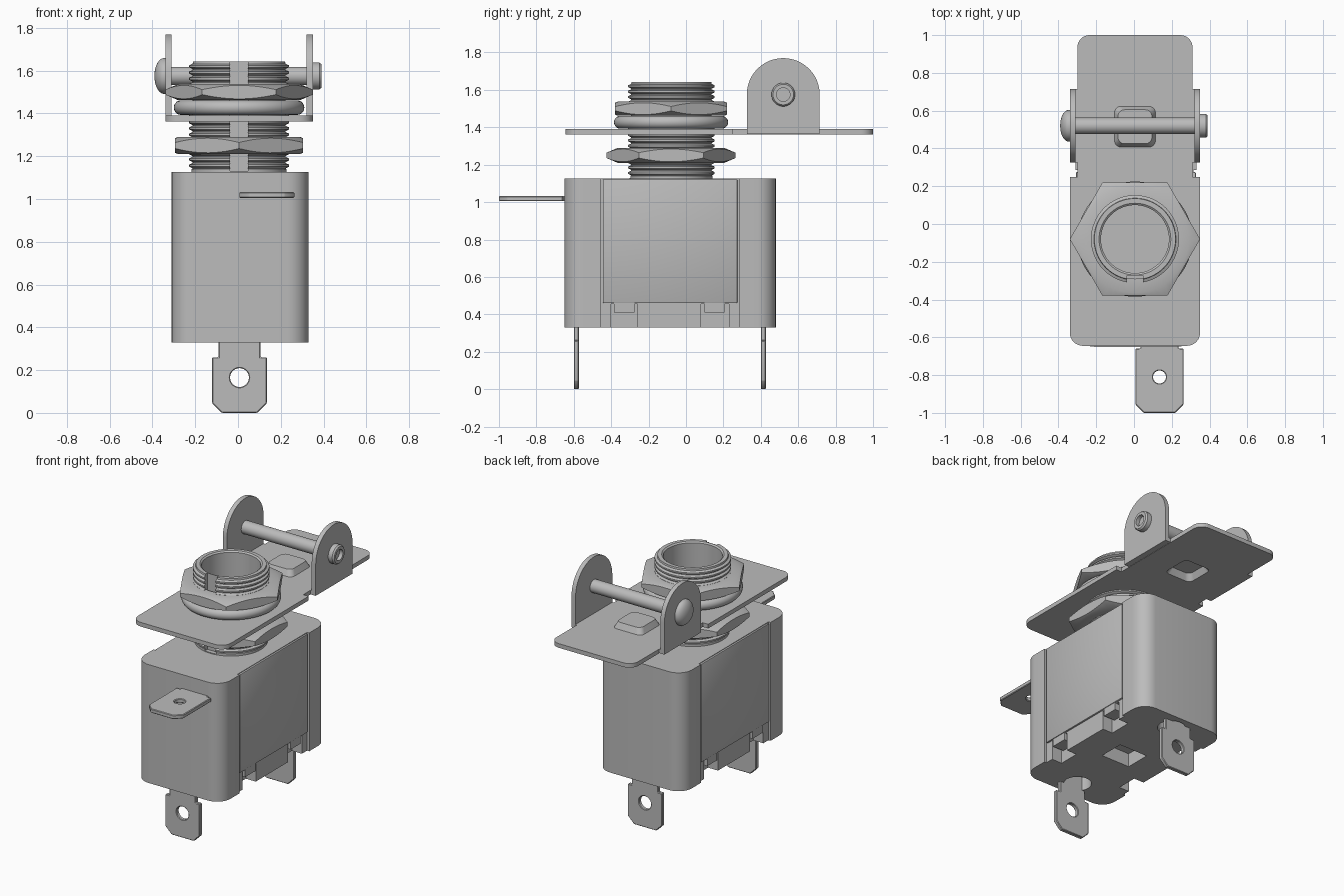
import bpy, bmesh
from math import sin, cos, pi
from mathutils import Vector

if "Cube" in bpy.data.objects:
    bpy.data.objects.remove(bpy.data.objects["Cube"])

GREY = (0.5, 0.5, 0.5, 1)
metal = bpy.data.materials.new("plain grey")
metal.use_nodes = True
metal.diffuse_color = GREY
metal.node_tree.nodes["Principled BSDF"].inputs["Base Color"].default_value = GREY

CX, CY = 0.005, -0.08          # barrel axis


def finish(name, bm):
    bmesh.ops.remove_doubles(bm, verts=bm.verts, dist=1e-5)
    bmesh.ops.recalc_face_normals(bm, faces=bm.faces)
    mesh = bpy.data.meshes.new(name)
    bm.to_mesh(mesh)
    bm.free()
    mesh.materials.append(metal)
    obj = bpy.data.objects.new(name, mesh)
    bpy.context.collection.objects.link(obj)
    return obj


def place(axis, u, v, w):
    return {"z": (u, v, w), "y": (u, w, v), "x": (w, u, v)}[axis]


def extrude(name, outline, axis, lo, hi):
    """Extrude a 2D outline along an axis."""
    bm = bmesh.new()
    a = [bm.verts.new(place(axis, u, v, lo)) for u, v in outline]
    b = [bm.verts.new(place(axis, u, v, hi)) for u, v in outline]
    bm.faces.new(a)
    bm.faces.new(b)
    n = len(a)
    for i in range(n):
        j = (i + 1) % n
        bm.faces.new((a[i], a[j], b[j], b[i]))
    return finish(name, bm)


def lathe(name, profile, axis, cu, cv, seg=64):
    """Revolve a closed (radius, height) profile about an axis."""
    bm = bmesh.new()
    rings = [[bm.verts.new(place(axis, cu + r * cos(2 * pi * k / seg),
                                 cv + r * sin(2 * pi * k / seg), h))
              for k in range(seg)] for r, h in profile]
    for i, a in enumerate(rings):
        b = rings[(i + 1) % len(rings)]
        if profile[i][0] == 0 and profile[(i + 1) % len(rings)][0] == 0:
            continue
        for k in range(seg):
            m = (k + 1) % seg
            bm.faces.new((a[k], a[m], b[m], b[k]))
    return finish(name, bm)


def disc(name, r, axis, cu, cv, lo, hi):
    return lathe(name, [(0, lo), (r, lo), (r, hi), (0, hi)], axis, cu, cv, 48)


def box(name, x0, x1, y0, y1, z0, z1):
    return extrude(name, [(x0, y0), (x1, y0), (x1, y1), (x0, y1)], "z", z0, z1)


def fillet(corners, steps=8):
    """Round the corners of an outline of (u, v, radius)."""
    out = []
    for i, (u, v, r) in enumerate(corners):
        p = Vector((u, v))
        if not r:
            out.append((u, v))
            continue
        d0 = (Vector(corners[i - 1][:2]) - p).normalized()
        d1 = (Vector(corners[(i + 1) % len(corners)][:2]) - p).normalized()
        c = p + (d0 + d1) * r
        for k in range(steps + 1):
            t = pi / 2 * k / steps
            out.append(tuple(c - d1 * r * cos(t) - d0 * r * sin(t)))
    return out


def round_rect(u0, u1, v0, v1, r):
    return fillet([(u0, v0, r), (u1, v0, r), (u1, v1, r), (u0, v1, r)])


def apply(obj, mod):
    bpy.context.view_layer.objects.active = obj
    bpy.ops.object.modifier_apply(modifier=mod.name)


def carve(obj, cutter, operation="DIFFERENCE"):
    mod = obj.modifiers.new("carve", "BOOLEAN")
    mod.operation, mod.solver, mod.object = operation, "EXACT", cutter
    apply(obj, mod)
    bpy.data.objects.remove(cutter)


def bevel(obj, width, segments=2):
    mod = obj.modifiers.new("bevel", "BEVEL")
    mod.width, mod.segments, mod.limit_method = width, segments, "ANGLE"
    apply(obj, mod)


# Housing with recessed sides, clip notches and underside pockets
housing = extrude("housing", round_rect(-0.31, 0.33, -0.65, 0.48, 0.1), "z", 0.33, 1.125)
for side in (-1, 1):
    def outer(d):
        return sorted((0.01 + side * (0.32 - d), 0.01 + side * 0.4))
    carve(housing, box("cut", *outer(0.016), -0.455, 0.285, 0.3, 1.2))
    for y0, y1 in ((-0.40, -0.26), (0.08, 0.23)):
        carve(housing, box("cut", *outer(0.09), y0, y1, 0.3, 0.455))
for y in (-0.53, 0.36):
    carve(housing, disc("cut", 0.085, "z", CX, y, 0.3, 0.42))
carve(housing, box("cut", -0.1, 0.11, -0.17, 0.0, 0.3, 0.42))

# Side cover panels with clip hooks
for side, tag in ((-1, "right"), (1, "left")):
    xs = sorted((0.01 + side * 0.30, 0.01 + side * 0.317))
    panel = box(tag + "_panel", *xs, -0.445, 0.275, 0.46, 1.122)
    bevel(panel, 0.006)
    for y0, y1 in ((-0.385, -0.275), (0.1, 0.205)):
        box(tag + "_clip", *sorted((0.01 + side * 0.225, 0.01 + side * 0.312)),
            y0, y1, 0.41, 0.465)


# Blade terminals: shouldered outline, chamfered tip, round hole
def blade(name, axis, cu, tip, shoulder, root, half, neck, lo, hi, hole, hole_r):
    right = [(half - 0.045, tip), (half, tip + 0.045), (half, shoulder),
             (neck, shoulder), (neck, root)]
    outline = [(cu + u, v) for u, v in right] + [(cu - u, v) for u, v in reversed(right)]
    obj = extrude(name, outline, axis, lo, hi)
    carve(obj, disc("cut", hole_r, axis, cu, hole, lo - 0.1, hi + 0.1))
    bevel(obj, 0.004, 1)


blade("front_terminal", "y", 0.007, 0, 0.26, 0.45, 0.128, 0.098, -0.6, -0.573, 0.165, 0.044)
blade("back_terminal", "y", 0.007, 0, 0.26, 0.45, 0.128, 0.098, 0.4, 0.427, 0.165, 0.044)
blade("side_terminal", "z", 0.135, -1, -0.66, -0.6, 0.128, 0.1, 1.005, 1.032, -0.81, 0.034)

# Threaded barrel with bore and front keyway
profile = [(0.18, 1.2), (0, 1.2), (0, 1.1), (0.222, 1.1), (0.222, 1.14)]
pitch, z = 0.029, 1.14
for i in range(17):
    profile += [(0.217, z + 0.003), (0.233, z + 0.011), (0.233, z + 0.021), (0.217, z + 0.028)]
    z += pitch
profile += [(0.215, 1.643), (0.19, 1.643), (0.18, 1.635)]
barrel = lathe("threaded_barrel", profile, "z", CX, CY)
carve(barrel, box("cut", CX - 0.042, CX + 0.042, -0.35, -0.273, 1.13, 1.7))
bar = disc("lever_bar", 0.028, "x", CY, 1.28, CX - 0.185, CX + 0.185)


# Hex nuts, both faces chamfered
def nut(name, z0, z1, turn):
    hexagon = [(CX + 0.345 * cos(turn + k * pi / 3), CY + 0.345 * sin(turn + k * pi / 3))
               for k in range(6)]
    obj = extrude(name, hexagon, "z", z0, z1)
    d = 0.028
    cone = [(0, z0), (0.285, z0), (0.35, z0 + d), (0.35, z1 - d), (0.285, z1), (0, z1)]
    carve(obj, lathe("cut", cone, "z", CX, CY), "INTERSECT")
    carve(obj, disc("cut", 0.21, "z", CX, CY, z0 - 0.1, z1 + 0.1))


nut("lower_nut", 1.21, 1.29, pi / 2)
nut("upper_nut", 1.462, 1.537, 0)

# Rounded washer
rim = [(0.272 + 0.033 * cos(t * pi / 10), 1.427 + 0.034 * sin(t * pi / 10))
       for t in range(-5, 6)]
lathe("washer", [(0.21, 1.393)] + rim + [(0.21, 1.461)], "z", CX, CY)

# Bracket plate with pressed square bump
half = [(0.345, -0.645, 0.07), (0.345, 0.25, 0), (0.305, 0.25, 0), (0.305, 1.0, 0.065)]
mirrored = [(-u, v, r) for u, v, r in reversed(half)]
plate = extrude("bracket_plate",
                [(u + CX, v) for u, v in fillet(half + mirrored)], "z", 1.362, 1.39)


def bump(name, s, z0, z1):
    bm = bmesh.new()
    loops = [[bm.verts.new((u, v, h)) for u, v in
              round_rect(CX - w, CX + w, 0.515 - w, 0.515 + w, 0.035)]
             for w, h in ((s, z0), (s - 0.025, z1))]
    bm.faces.new(loops[0])
    bm.faces.new(loops[1])
    for i in range(len(loops[0])):
        bm.faces.new((loops[0][i - 1], loops[0][i], loops[1][i], loops[1][i - 1]))
    return finish(name, bm)


carve(plate, bump("bump", 0.115, 1.375, 1.43), "UNION")
carve(plate, bump("cut", 0.105, 1.35, 1.405))

# Upright ears with rounded tops
ear = [(0.325, 1.364), (0.715, 1.364)]
ear += [(0.52 + 0.195 * cos(t * pi / 24), 1.575 + 0.195 * sin(t * pi / 24)) for t in range(25)]
for x0, tag in ((-0.34, "right"), (0.32, "left")):
    extrude(tag + "_ear", ear, "x", x0, x0 + 0.03)
    inner = (-0.315, -0.29) if x0 < 0 else (0.3, 0.325)
    box(tag + "_ear_bend", *inner, 0.325, 0.715, 1.364, 1.39)

# Hinge pin: domed head on one end, hollow rivet on the other
disc("hinge_pin", 0.043, "x", 0.52, 1.575, -0.33, 0.34)
dome = [(0.084 * cos(t * pi / 16), -0.345 - 0.046 * sin(t * pi / 16)) for t in range(8)]
lathe("pin_head", [(0, -0.338), (0.084, -0.338)] + dome + [(0, -0.391)], "x", 0.52, 1.575, 48)
lathe("pin_rivet", [(0, 0.345), (0.063, 0.345), (0.063, 0.38), (0.055, 0.39),
                    (0.036, 0.39), (0.036, 0.365), (0, 0.365)], "x", 0.52, 1.575, 48)

# Smooth curved surfaces, keep hard edges
bpy.ops.object.select_all(action="DESELECT")
for obj in bpy.context.collection.objects:
    if obj.type == "MESH" and metal.name in obj.data.materials:
        obj.select_set(True)
        bpy.context.view_layer.objects.active = obj
bpy.ops.object.shade_smooth_by_angle(angle=0.52)
